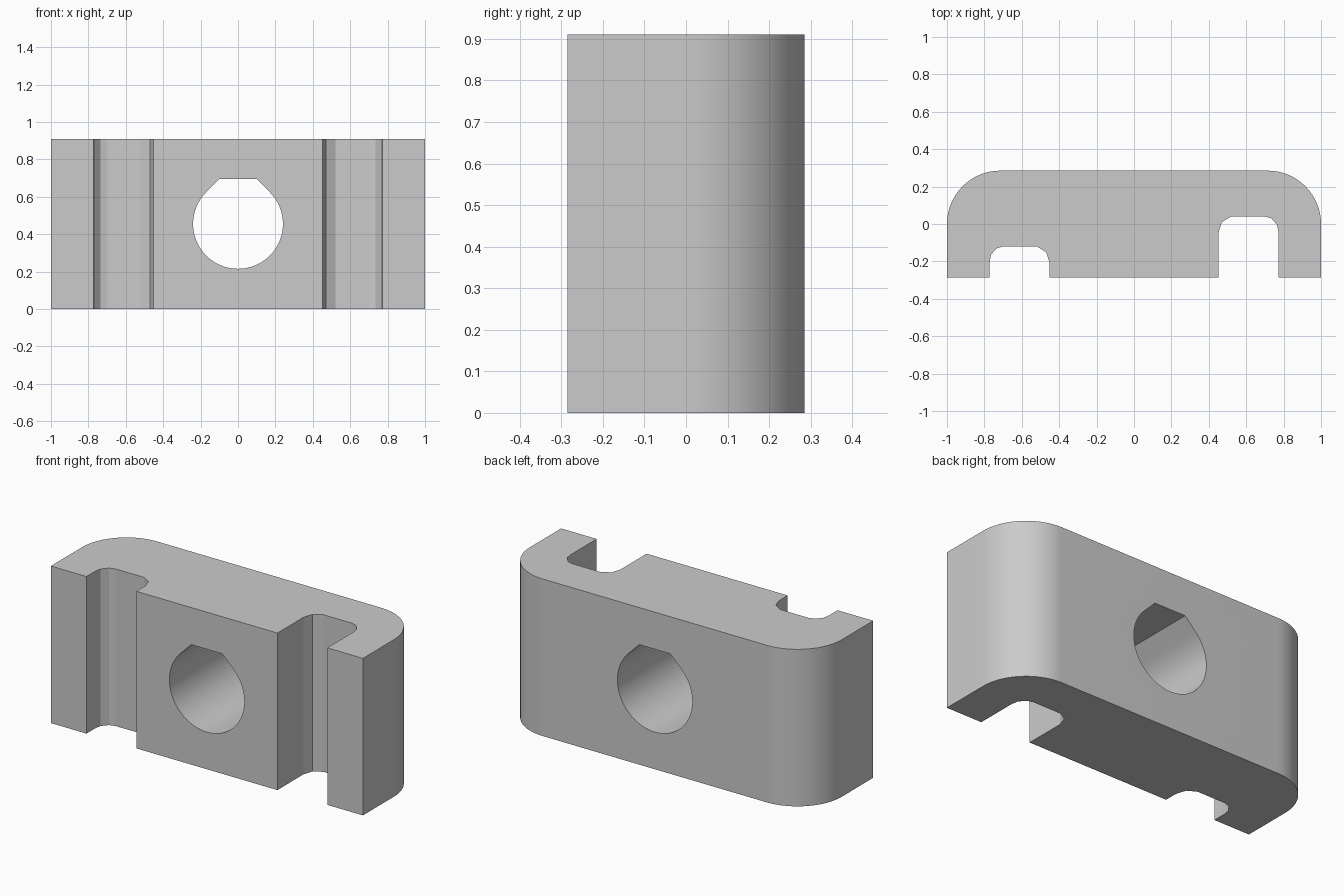
import bpy, bmesh, math
from mathutils import Vector

if "Cube" in bpy.data.objects:
    bpy.data.objects.remove(bpy.data.objects["Cube"], do_unlink=True)

HEIGHT, HALF_DEPTH, ROUND = 0.91, 0.285, 0.285
HOLE_Z, HOLE_R = 0.455, 0.24

grey = bpy.data.materials.new("plain grey")
grey.use_nodes = True
grey.diffuse_color = (0.6, 0.6, 0.6, 1)
grey.node_tree.nodes["Principled BSDF"].inputs["Base Color"].default_value = (0.6, 0.6, 0.6, 1)


def prism(name, points, direction):
    """Extrude a closed outline along a direction."""
    bm = bmesh.new()
    face = bm.faces.new([bm.verts.new(p) for p in points])
    moved = bmesh.ops.extrude_face_region(bm, geom=[face])["geom"]
    bmesh.ops.translate(bm, vec=Vector(direction),
                        verts=[v for v in moved if isinstance(v, bmesh.types.BMVert)])
    bmesh.ops.recalc_face_normals(bm, faces=bm.faces)
    mesh = bpy.data.meshes.new(name)
    bm.to_mesh(mesh)
    bm.free()
    obj = bpy.data.objects.new(name, mesh)
    bpy.context.collection.objects.link(obj)
    mesh.materials.append(grey)
    return obj


def arc(cx, cy, r, start, end, steps):
    angles = [math.radians(start + (end - start) * i / steps) for i in range(steps + 1)]
    return [(cx + r * math.cos(a), cy + r * math.sin(a)) for a in angles]


# Groove outline from the inner wall to the outer wall, y measured from its floor
def groove(floor):
    section = [(0.452, -0.085), (0.47, -0.03), (0.52, 0), (0.70, 0),
               (0.735, -0.01), (0.765, -0.045), (0.772, -0.085)]
    inner, outer = (0.452, -HALF_DEPTH), (0.772, -HALF_DEPTH)
    return [inner] + [(x, y + floor) for x, y in section] + [outer]


# Body: rounded back corners, a deep groove on the left and a shallow one on the right
outline = groove(0.04) + [(1, -HALF_DEPTH)]
outline += arc(1 - ROUND, 0, ROUND, 0, 90, 24)
outline += arc(ROUND - 1, 0, ROUND, 90, 180, 24)
outline += [(-1, -HALF_DEPTH)] + [(-x, y) for x, y in reversed(groove(-0.12))]
body = prism("clamp_body", [(x, y, 0) for x, y in outline], (0, 0, HEIGHT))

# Through hole: round below, 45 degree shoulders and a flat top
flat = HOLE_R * math.tan(math.radians(22.5))
hole = arc(0, HOLE_Z, HOLE_R, 135, 405, 60) + [(flat, HOLE_Z + HOLE_R), (-flat, HOLE_Z + HOLE_R)]
cutter = prism("hole_cutter", [(x, -0.5, z) for x, z in hole], (0, 1, 0))

cut = body.modifiers.new("through hole", 'BOOLEAN')
cut.operation, cut.solver, cut.object = 'DIFFERENCE', 'EXACT', cutter
bpy.ops.object.select_all(action='DESELECT')
bpy.context.view_layer.objects.active = body
body.select_set(True)
bpy.ops.object.modifier_apply(modifier=cut.name)
bpy.data.objects.remove(cutter, do_unlink=True)

bpy.ops.object.shade_smooth_by_angle(angle=math.radians(15))
